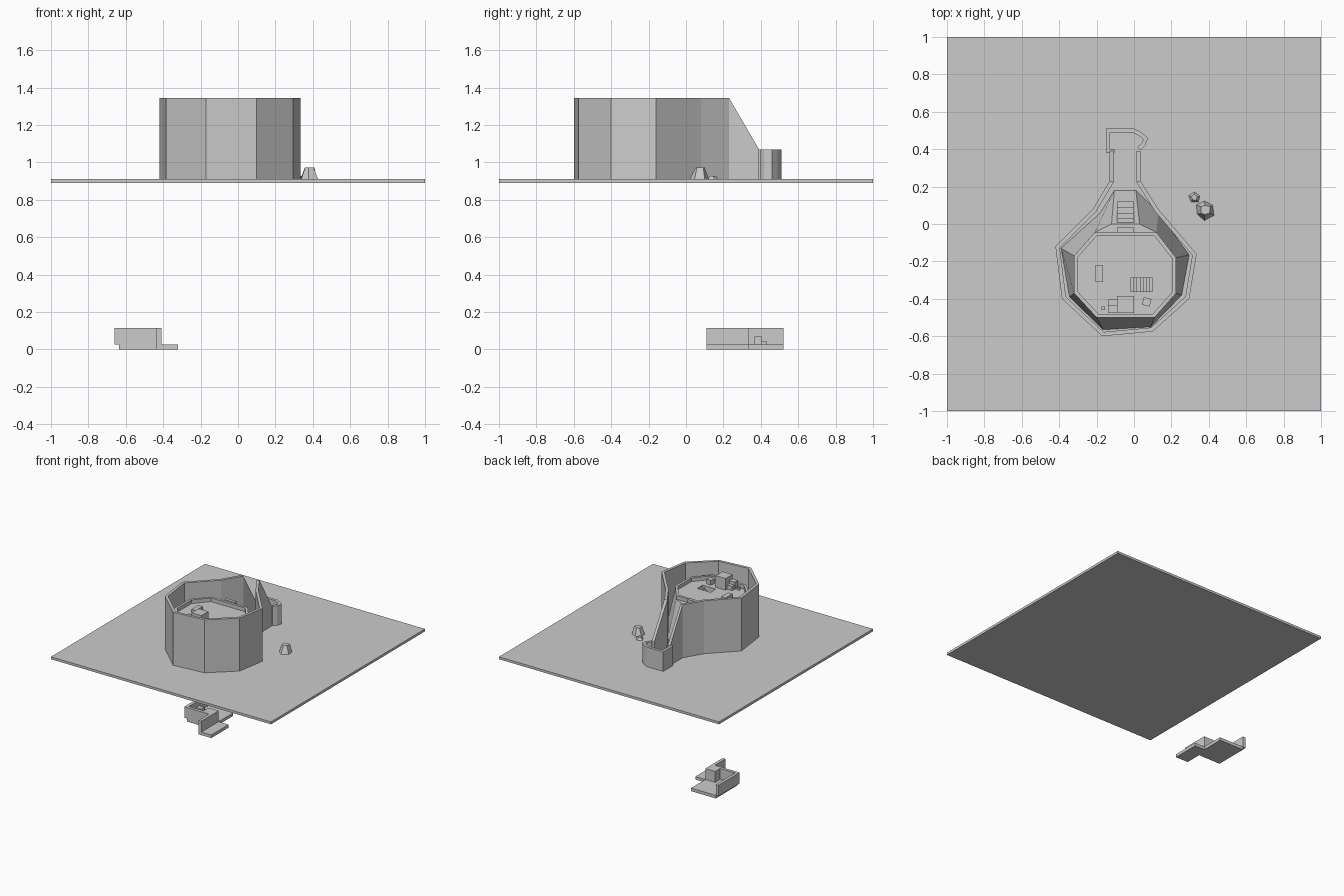
import bpy, bmesh, random
from mathutils import Vector

old = bpy.data.objects.get("Cube")
if old:
    bpy.data.objects.remove(old)

stone = bpy.data.materials.new("plain_grey")
GREY = (0.6, 0.6, 0.6, 1)
stone.use_nodes = True
stone.diffuse_color = GREY
stone.node_tree.nodes["Principled BSDF"].inputs["Base Color"].default_value = GREY


def finish(name, bm):
    bmesh.ops.recalc_face_normals(bm, faces=bm.faces)
    mesh = bpy.data.meshes.new(name)
    bm.to_mesh(mesh)
    bm.free()
    mesh.materials.append(stone)
    ob = bpy.data.objects.new(name, mesh)
    bpy.context.collection.objects.link(ob)
    return ob


def box(name, x0, x1, y0, y1, z0, z1, turn=0):
    bm = bmesh.new()
    bmesh.ops.create_cube(bm, size=1)
    for v in bm.verts:
        v.co = Vector((v.co.x * (x1 - x0), v.co.y * (y1 - y0), v.co.z * (z1 - z0)))
    ob = finish(name, bm)
    ob.location = ((x0 + x1) / 2, (y0 + y1) / 2, (z0 + z1) / 2)
    ob.rotation_euler.z = turn
    return ob


def loft(name, low, high, z0, z1):
    """Solid between two outlines with the same number of corners."""
    bm = bmesh.new()
    a = [bm.verts.new((x, y, z0)) for x, y in low]
    b = [bm.verts.new((x, y, z1)) for x, y in high]
    bm.faces.new(a)
    bm.faces.new(b)
    for i in range(len(a)):
        j = (i + 1) % len(a)
        bm.faces.new((a[i], a[j], b[j], b[i]))
    return finish(name, bm)


def wall(name, path, thick, z0, tops, closed=False):
    """Mitred wall lying left of the path; tops gives the height at each corner."""
    pts = [Vector(p) for p in path]
    n = len(pts)
    bm = bmesh.new()
    rings = []
    for i, p in enumerate(pts):
        d0 = (p - pts[i - 1]).normalized() if i or closed else None
        d1 = (pts[(i + 1) % n] - p).normalized() if i < n - 1 or closed else None
        d0, d1 = d0 or d1, d1 or d0
        n0, n1 = Vector((-d0.y, d0.x)), Vector((-d1.y, d1.x))
        q = p + (n0 + n1) * thick / (1 + n0.dot(n1))
        t = tops[i]
        rings.append([bm.verts.new(c) for c in
                      ((p.x, p.y, z0), (p.x, p.y, t), (q.x, q.y, t), (q.x, q.y, z0))])
    for i in range(n if closed else n - 1):
        a, b = rings[i], rings[(i + 1) % n]
        for k in range(4):
            m = (k + 1) % 4
            bm.faces.new((a[k], a[m], b[m], b[k]))
    if not closed:
        bm.faces.new(rings[0])
        bm.faces.new(rings[-1])
    return finish(name, bm)


GROUND, TOP, LOW, FLOOR = 0.91, 1.345, 1.07, 1.22

# Ground slab
box("ground_slab", -1, 1, -1, 1, 0.89, GROUND)

# Tall enclosing wall, sloping down along the passage to the rear entrance
outer = [(-.13, .39), (-.13, .23), (-.22, .08), (-.42, -.12), (-.385, -.4), (-.17, -.6),
         (.1, -.575), (.295, -.4), (.335, -.16), (.13, .08), (.035, .23), (.035, .39)]
wall("enclosing_wall", outer, 0.022, GROUND, [LOW] + [TOP] * 10 + [LOW])

# Low entrance wall with a faceted bay
entry = [(.035, .395), (.06, .42), (.075, .46), (.04, .49), (0, .51),
         (-.15, .51), (-.15, .38), (-.105, .38)]
wall("entrance_wall", entry, 0.022, GROUND, [LOW] * len(entry))

# Steep inner mound carrying the platform
base = [(-.39, -.13), (-.345, -.39), (-.165, -.565), (.09, -.55), (.255, -.38),
        (.295, -.165), (.13, .06), (.01, .18), (-.105, .18), (-.18, .06)]
crown = [(-.32, -.17), (-.32, -.37), (-.2, -.5), (.11, -.5), (.225, -.37),
         (.225, -.18), (.12, -.045), (.03, 0), (-.12, 0), (-.21, -.045)]
mound = loft("mound", base, crown, GROUND, FLOOR)

# Platform parapet
rim = crown[:7] + crown[9:]
wall("parapet", rim, 0.02, FLOOR - 0.01, [1.25] * len(rim), closed=True)

# Stairwell cut into the platform
cutter = box("stairwell_cutter", -.02, .1, -.36, -.29, 1.1, 1.3)
cutter.hide_render = True
cutter.hide_viewport = True
cutter.display_type = 'WIRE'
cut = mound.modifiers.new("stairwell", 'BOOLEAN')
cut.object = cutter
cut.operation = 'DIFFERENCE'
for i in range(7):
    x = -.02 + i * .12 / 7
    box("stairwell_step", x, x + .12 / 7, -.36, -.29, 1.095, FLOOR - .015 * (7 - i))

# Steps up the rear of the mound
for i in range(4):
    box("mound_step", -.09, 0, -.005, .12 - i * .03, GROUND + .1, 1.1 + i * .035)
box("threshold", -.09, 0, -.046, -.02, FLOOR - .01, 1.26)

# Furnishings on the platform
box("bench", -.205, -.165, -.31, -.22, FLOOR - .01, 1.25)
box("large_crate", -.09, 0, -.475, -.385, FLOOR - .01, 1.315)
box("front_crate", -.14, -.09, -.475, -.435, FLOOR - .01, 1.28)
box("low_crate", -.135, -.09, -.435, -.405, FLOOR - .01, 1.255)
box("small_block", -.175, -.155, -.46, -.44, FLOOR - .01, 1.24)
box("turned_crate", .047, .089, -.437, -.395, FLOOR - .01, 1.26, -.25)

# Loose rocks outside the wall
random.seed(4)
for name, cx, cy, r, h, sides in (("large_rock", .38, .075, .052, .062, 6),
                                  ("small_rock", .322, .142, .032, .018, 5)):
    bm = bmesh.new()
    bmesh.ops.create_cone(bm, cap_ends=True, segments=sides, radius1=r,
                          radius2=r * .55, depth=h)
    for v in bm.verts:
        v.co.x += random.uniform(-.1, .1) * r
        v.co.y += random.uniform(-.1, .1) * r
    finish(name, bm).location = (cx, cy, GROUND + h / 2)

# Lower chamber: stepped floor, walls and blocks
T, H = 0.025, 0.115
box("chamber_floor_right", -.41, -.32, .11, .335, 0, T)
box("chamber_floor_left", -.635, -.41, .245, .52, 0, T)
box("chamber_side_wall", -.435, -.41, .11, .25, 0, H)
box("chamber_front_wall", -.66, -.41, .245, .27, T, H)
box("chamber_end_wall", -.66, -.635, .245, .52, T, H)
box("chamber_pillar", -.5, -.41, .265, .335, T, H)
box("chamber_block", -.635, -.59, .365, .405, T, .07)
box("chamber_small_block", -.63, -.6, .405, .43, T, .045)
